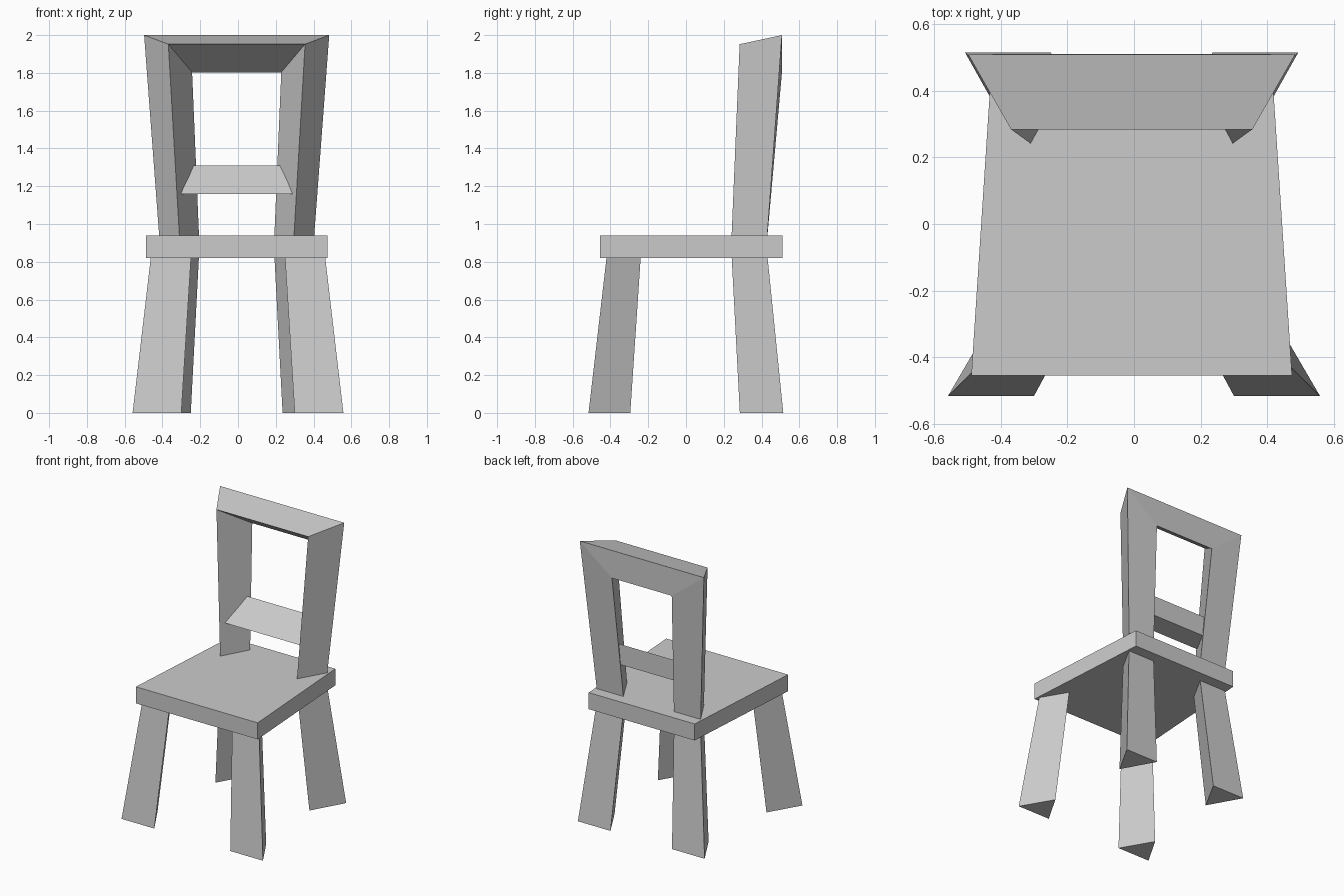
import bpy
import bmesh

if "Cube" in bpy.data.objects:
    bpy.data.objects.remove(bpy.data.objects["Cube"])


def loft(name, rings):
    """Skin a closed solid through rings that have equal point counts."""
    bm = bmesh.new()
    loops = [[bm.verts.new(p) for p in ring] for ring in rings]
    for a, b in zip(loops, loops[1:]):
        for i in range(len(a)):
            j = (i + 1) % len(a)
            bm.faces.new((a[i], a[j], b[j], b[i]))
    bm.faces.new(loops[0])
    bm.faces.new(loops[-1])
    bmesh.ops.recalc_face_normals(bm, faces=bm.faces)
    mesh = bpy.data.meshes.new(name)
    bm.to_mesh(mesh)
    bm.free()
    obj = bpy.data.objects.new(name, mesh)
    bpy.context.collection.objects.link(obj)
    return obj


def mirror(ring):
    return [(-x, y, z) for x, y, z in ring]


SHIFT = -0.007

# Seat: tapered slab, wider at the front
outline = [(-0.481, -0.455), (0.481, -0.455), (0.418, 0.51), (-0.418, 0.51)]
seat = loft("seat", [[(x, y, z) for x, y in outline] for z in (0.82, 0.938)])
seat.location.x = SHIFT

# Front legs: triangular, flat side forward, splayed outwards
foot = [(-0.558, -0.516, 0), (-0.30, -0.516, 0), (-0.429, -0.295, 0)]
head = [(-0.455, -0.414, 0.88), (-0.245, -0.414, 0.88), (-0.35, -0.236, 0.88)]
loft("front_leg_left", [foot, head])
loft("front_leg_right", [mirror(foot), mirror(head)])

# Back frame: one triangular bar up each back leg and mitred across the top
# ring order: outer back, inner back, front ridge
half = [
    [(-0.50, 0.515, 0), (-0.243, 0.515, 0), (-0.371, 0.285, 0)],
    [(-0.406, 0.426, 0.88), (-0.197, 0.426, 0.88), (-0.30, 0.239, 0.88)],
    [(-0.49, 0.508, 2.0), (-0.236, 0.508, 1.803), (-0.362, 0.284, 1.952)],
]
frame = loft("back_frame", half + [mirror(r) for r in reversed(half)])
frame.location.x = SHIFT

# Back slat: wedge between the posts, sloping face forward
end = [(-0.295, 0.285, 1.16), (-0.235, 0.44, 1.165), (-0.235, 0.44, 1.31)]
slat = loft("back_slat", [end, mirror(end)])
slat.location.x = SHIFT
